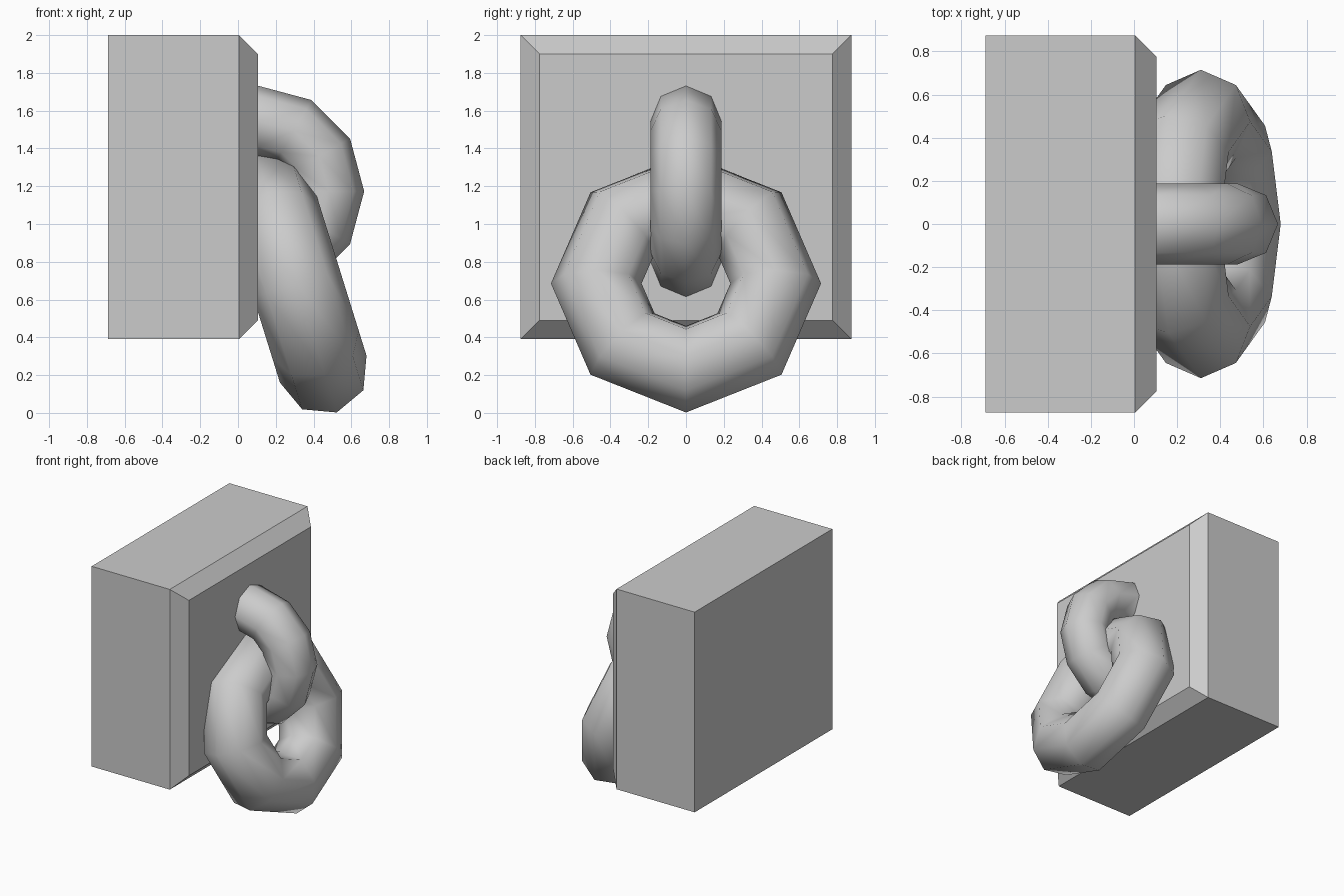
import bpy, bmesh
from math import radians

cube = bpy.data.objects.get("Cube")
if cube:
    bpy.data.objects.remove(cube, do_unlink=True)

# Single stone grey material
GREY = (0.6, 0.6, 0.6, 1.0)
grey = bpy.data.materials.new("stone grey")
grey.use_nodes = True
grey.diffuse_color = GREY
grey.node_tree.nodes["Principled BSDF"].inputs["Base Color"].default_value = GREY


def add_ring(name, location, rotation, major, minor, segments):
    """Low-poly smooth torus with an eight-sided tube."""
    bpy.ops.mesh.primitive_torus_add(
        location=location, rotation=rotation, major_radius=major,
        minor_radius=minor, major_segments=segments, minor_segments=8)
    ring = bpy.context.object
    ring.name = name
    ring.data.materials.append(grey)
    bpy.ops.object.shade_smooth()
    return ring


# Wall block: a box whose +x face is drawn in and out into a chamfered front
bm = bmesh.new()
bmesh.ops.create_cube(bm, size=1)
bmesh.ops.scale(bm, vec=(0.695, 1.75, 1.61), verts=bm.verts)
bmesh.ops.translate(bm, vec=(-0.342, 0, 1.195), verts=bm.verts)
bm.normal_update()
front = max(bm.faces, key=lambda f: f.normal.x)
bmesh.ops.inset_region(bm, faces=[front], thickness=0.1, use_even_offset=True)
bmesh.ops.translate(bm, vec=(0.1, 0, 0), verts=front.verts)
bmesh.ops.recalc_face_normals(bm, faces=bm.faces)
mesh = bpy.data.meshes.new("wall_block")
bm.to_mesh(mesh)
bm.free()
mesh.materials.append(grey)
block = bpy.data.objects.new("wall_block", mesh)
bpy.context.collection.objects.link(block)

# Upright loop set half into the block
add_ring("fixed_loop", (0.11, 0, 1.173), (radians(90), 0, 0), 0.37, 0.188, 12)

# Ring hanging through the loop, leaning away from the block at the bottom
add_ring("hanging_ring", (0.31, 0, 0.685), (0, radians(72.7), 0), 0.475, 0.24, 8)
